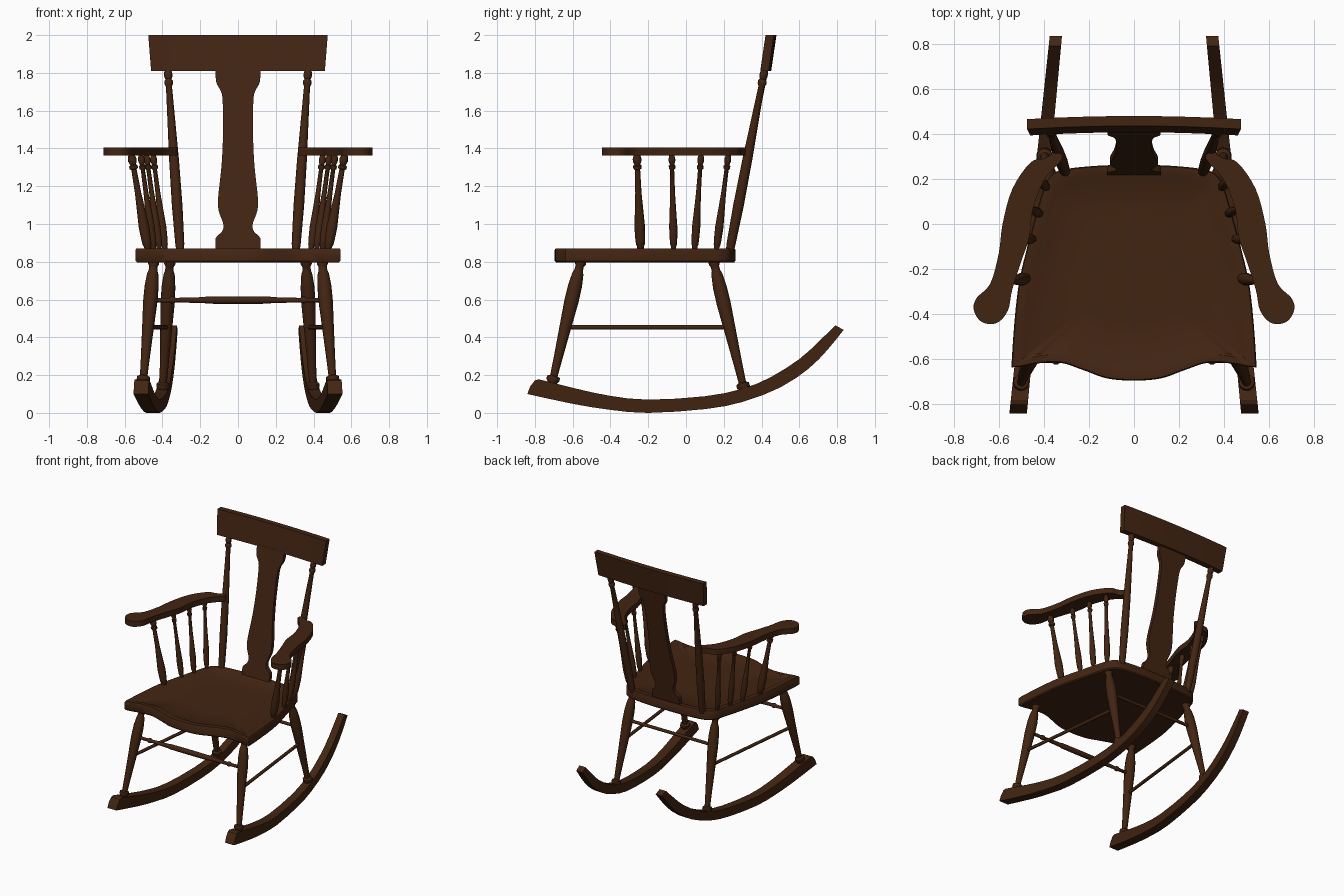
import bpy, bmesh, math
from mathutils import Vector

wood = bpy.data.materials.new("dark_brown_wood")
wood.diffuse_color = (0.055, 0.018, 0.006, 1)


def rings_to_object(name, rings, mirror=False, angle=35):
    """Skin a list of equal-length closed rings and cap both ends."""
    bm = bmesh.new()
    vs = [[bm.verts.new(p) for p in ring] for ring in rings]
    n = len(vs[0])
    for a, b in zip(vs, vs[1:]):
        for i in range(n):
            j = (i + 1) % n
            bm.faces.new((a[i], a[j], b[j], b[i]))
    bm.faces.new(vs[0])
    bm.faces.new(vs[-1])
    bmesh.ops.recalc_face_normals(bm, faces=bm.faces)
    me = bpy.data.meshes.new(name)
    bm.to_mesh(me)
    bm.free()
    me.materials.append(wood)
    ob = bpy.data.objects.new(name, me)
    bpy.context.collection.objects.link(ob)
    bpy.ops.object.select_all(action='DESELECT')
    ob.select_set(True)
    bpy.context.view_layer.objects.active = ob
    bpy.ops.object.shade_smooth_by_angle(angle=math.radians(angle))
    if mirror:
        ob.modifiers.new("mirror", 'MIRROR').use_mirror_merge = False
    return ob


def spline(pts, steps=4, closed=True):
    """Catmull-Rom curve through 2D points."""
    n, out = len(pts), []
    for i in range(n if closed else n - 1):
        q = [Vector(pts[(i + k) % n] if closed else pts[min(max(i + k, 0), n - 1)])
             for k in (-1, 0, 1, 2)]
        for s in range(steps):
            t = s / steps
            out.append(0.5 * (2 * q[1] + (q[2] - q[0]) * t
                       + (2 * q[0] - 5 * q[1] + 4 * q[2] - q[3]) * t * t
                       + (3 * q[1] - q[0] - 3 * q[2] + q[3]) * t ** 3))
    if not closed:
        out.append(Vector(pts[-1]))
    return out


def turning(name, p0, p1, profile, mirror=False, sides=16):
    """Turned rod from p0 to p1; profile holds (fraction, radius)."""
    p0, p1 = Vector(p0), Vector(p1)
    q = (p1 - p0).to_track_quat('Z', 'Y')
    rings = []
    for t, r in profile:
        c = p0.lerp(p1, t)
        rings.append([c + q @ Vector((r * math.cos(2 * math.pi * k / sides),
                                      r * math.sin(2 * math.pi * k / sides), 0))
                      for k in range(sides)])
    return rings_to_object(name, rings, mirror, 50)


# Seat: wavy front, rounded back, shallow dished top
half = [(0, -0.695), (0.12, -0.685), (0.22, -0.65), (0.33, -0.615), (0.44, -0.62),
        (0.53, -0.635), (0.542, -0.60), (0.515, -0.29), (0.465, -0.07), (0.41, 0.13),
        (0.385, 0.195), (0.33, 0.238), (0.17, 0.258), (0, 0.262)]
seat = spline(half + [(-x, y) for x, y in half[-2:0:-1]])


def seat_ring(s, z):
    return [(p.x * s, -0.2 + (p.y + 0.2) * s, z) for p in seat]


rings_to_object("seat", [seat_ring(0.985, 0.797), seat_ring(1, 0.805), seat_ring(1, 0.862),
                         seat_ring(0.99, 0.87), seat_ring(0.91, 0.87),
                         seat_ring(0.88, 0.862), seat_ring(0.5, 0.858)])

# Rockers: curved runners that converge toward the back
low = spline([(-0.84, 0.10), (-0.6, 0.048), (-0.4, 0.016), (-0.2, 0.0), (0.1, 0.02),
              (0.3, 0.058), (0.5, 0.135), (0.65, 0.235), (0.75, 0.335), (0.835, 0.44)], 2, False)
high = spline([(-0.78, 0.178), (-0.58, 0.128), (-0.4, 0.09), (-0.2, 0.07), (0.1, 0.088),
               (0.3, 0.128), (0.45, 0.19), (0.6, 0.285), (0.7, 0.375), (0.79, 0.463)], 2, False)
nose = [Vector((-0.80, 0.172)), Vector((-0.825, 0.14))]
side = low + high[::-1] + nose


def runner_x(y):
    return 0.43 - 0.1 * y


rings_to_object("rockers", [[(runner_x(p.x) + s * (0.033 - 0.007 * p.x), p.x, p.y) for p in side]
                            for s in (-1, 1)], True, 20)

# Legs, top to bottom
leg = [(0, .028), (.03, .03), (.05, .022), (.08, .023), (.11, .03), (.2, .037), (.32, .038),
       (.5, .032), (.75, .024), (.9, .02), (.91, .034), (.935, .036), (.95, .027), (1, .024)]
turning("front_legs", (0.445, -0.555, 0.81), (0.505, -0.715, 0.13), leg, True)
turning("rear_legs", (0.36, 0.145, 0.81), (0.40, 0.315, 0.09), leg, True)

# Stretchers
bar = [(0, .012), (.11, .012), (.12, .018), (.135, .018), (.145, .012), (.31, .016), (.32, .019),
       (.5, .02), (.68, .019), (.69, .016), (.855, .012), (.865, .018), (.88, .018),
       (.89, .012), (1, .012)]
turning("front_stretcher", (-0.465, -0.605, 0.597), (0.465, -0.605, 0.597), bar)
turning("rear_stretcher", (-0.375, 0.195, 0.597), (0.375, 0.195, 0.597), [(0, .012), (1, .012)])
turning("side_stretchers", (0.477, -0.637, 0.453), (0.38, 0.227, 0.453),
        [(0, .012), (1, .012)], True)

# Back posts
post = [(0, .02), (.05, .024), (.25, .028), (.5, .026), (.7, .021), (.9, .016), (.915, .023),
        (.93, .023), (.94, .016), (.95, .021), (.97, .022), (1, .016)]
turning("back_posts", (0.305, 0.23, 0.85), (0.372, 0.418, 1.825), post, True)

# Crest rail: bowed, leaning plank that widens upward
rail = []
for z, w, y in ((1.81, 0.46, 0.415), (2.0, 0.475, 0.443)):
    xs = [w * (k / 8 - 1) for k in range(17)]
    bow = [(x, y + 0.014 * (1 - (x / w) ** 2)) for x in xs]
    rail.append([(x, c - 0.022, z) for x, c in bow] + [(x, c + 0.022, z) for x, c in bow[::-1]])
rings_to_object("crest_rail", rail)

# Back splat with a vase outline
edge = spline([(0.118, 0.86), (0.118, 0.925), (0.085, 0.96), (0.078, 1.0), (0.102, 1.07),
               (0.105, 1.14), (0.088, 1.3), (0.08, 1.45), (0.08, 1.6), (0.086, 1.69),
               (0.115, 1.75), (0.118, 1.82)], 4, False)
outline = [(p.x, p.y) for p in edge] + [(-p.x, p.y) for p in edge[::-1]]
rings_to_object("back_splat", [[(x, 0.232 + (z - 0.87) * 0.2 + d, z) for x, z in outline]
                               for d in (-0.015, 0.015)])

# Armrests with rounded paddle ends
arm = spline([(0.46, 0.272), (0.54, 0.155), (0.583, 0), (0.60, -0.13), (0.638, -0.265),
              (0.70, -0.33), (0.71, -0.385), (0.675, -0.435), (0.61, -0.44), (0.56, -0.385),
              (0.54, -0.29), (0.5, -0.165), (0.465, -0.06), (0.448, 0.07), (0.395, 0.2),
              (0.318, 0.29), (0.345, 0.318), (0.395, 0.292)])
rings_to_object("armrests", [[(p.x, p.y, z) for p in arm] for z in (1.362, 1.405)], True)

# Arm spindles, the front one stouter
spindle = [(0, .013), (.05, .014), (.07, .018), (.12, .02), (.25, .022), (.4, .018), (.6, .013),
           (.84, .011), (.85, .017), (.88, .018), (.89, .012), (.93, .018), (.95, .018), (1, .012)]
ends = [((0.475, -0.24), (0.565, -0.26), 1.3), ((0.445, -0.065), (0.515, -0.075), 1),
        ((0.415, 0.045), (0.485, 0.08), 1), ((0.385, 0.16), (0.45, 0.225), 1)]
for i, (a, b, s) in enumerate(ends):
    turning(f"arm_spindles_{i + 1}", (*a, 0.855), (*b, 1.37), [(t, r * s) for t, r in spindle], True)
